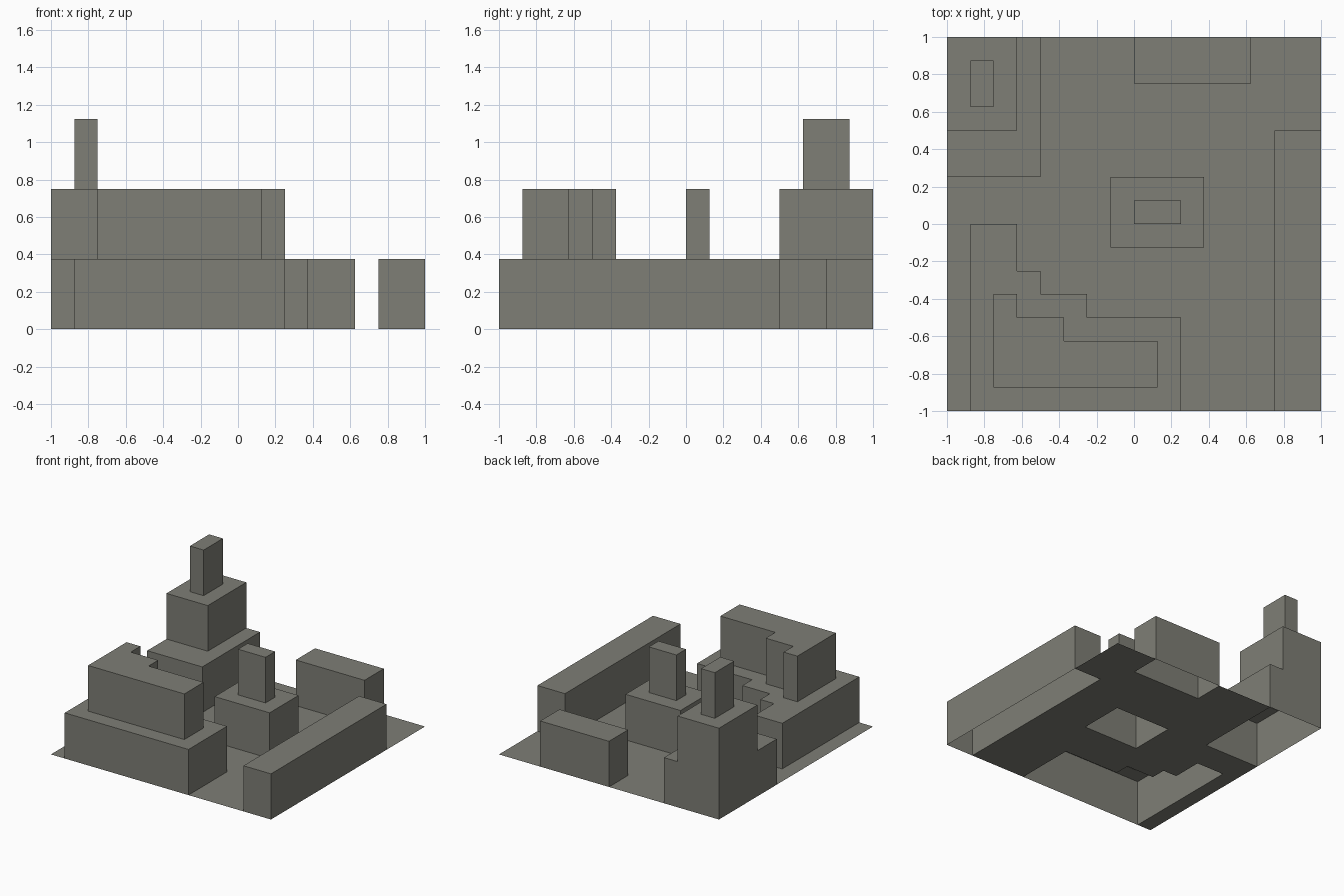
import bpy, bmesh

if "Cube" in bpy.data.objects:
    bpy.data.objects.remove(bpy.data.objects["Cube"])

CELL = 0.125    # plan module
STOREY = 0.375  # height of one tier

stone = bpy.data.materials.new("warm grey stone")
stone.diffuse_color = (0.21, 0.21, 0.18, 1)
stone.use_nodes = True
stone.node_tree.nodes["Principled BSDF"].inputs["Base Color"].default_value = stone.diffuse_color


def cells(rects):
    """Plan cells covered by rectangles (x0, y0, x1, y1) in modules."""
    return {(x, y) for x0, y0, x1, y1 in rects
            for x in range(x0, x1) for y in range(y0, y1)}


def tier(name, plan, level, above=frozenset()):
    """Open shell: roof left open under the next tier, plus outer walls."""
    bm = bmesh.new()
    z1 = level * STOREY
    z0 = z1 - STOREY

    def quad(pts):
        bm.faces.new([bm.verts.new((x * CELL, y * CELL, z)) for x, y, z in pts])

    for x, y in sorted(plan):
        corners = [(x, y), (x + 1, y), (x + 1, y + 1), (x, y + 1)]
        if (x, y) not in above:
            quad([(*c, z1) for c in corners])
        if level == 0:
            continue
        # a wall wherever the neighbouring cell is outside the plan
        for i, (dx, dy) in enumerate([(0, -1), (1, 0), (0, 1), (-1, 0)]):
            if (x + dx, y + dy) not in plan:
                a, b = corners[i], corners[(i + 1) % 4]
                quad([(*a, z0), (*b, z0), (*b, z1), (*a, z1)])
    bmesh.ops.remove_doubles(bm, verts=bm.verts, dist=1e-4)
    me = bpy.data.meshes.new(name)
    bm.to_mesh(me)
    bm.free()
    me.materials.append(stone)
    bpy.context.collection.objects.link(bpy.data.objects.new(name, me))


# Each building is a stack of tiers, lowest first
buildings = {
    "corner_tower": [[(-8, 2, -4, 8)], [(-8, 4, -5, 8)], [(-7, 5, -6, 7)]],
    "back_block": [[(0, 6, 5, 8)]],
    "right_wing": [[(6, -8, 8, 4)]],
    "centre_block": [[(-1, -1, 3, 2)], [(0, 0, 2, 1)]],
    "stepped_hall": [
        [(-7, -8, 2, -4), (-7, -4, -2, -3), (-7, -3, -4, -2), (-7, -2, -5, 0)],
        [(-6, -7, 1, -5), (-6, -5, -3, -4), (-6, -4, -5, -3)],
    ],
}

footprint = set()
for name, stack in buildings.items():
    plans = [cells(r) for r in stack] + [set()]
    footprint |= plans[0]
    for i in range(len(stack)):
        tier(f"{name}_tier_{i + 1}", plans[i], i + 1, plans[i + 1])

# Ground sheet, open beneath the buildings
tier("ground", cells([(-8, -8, 8, 8)]), 0, footprint)
